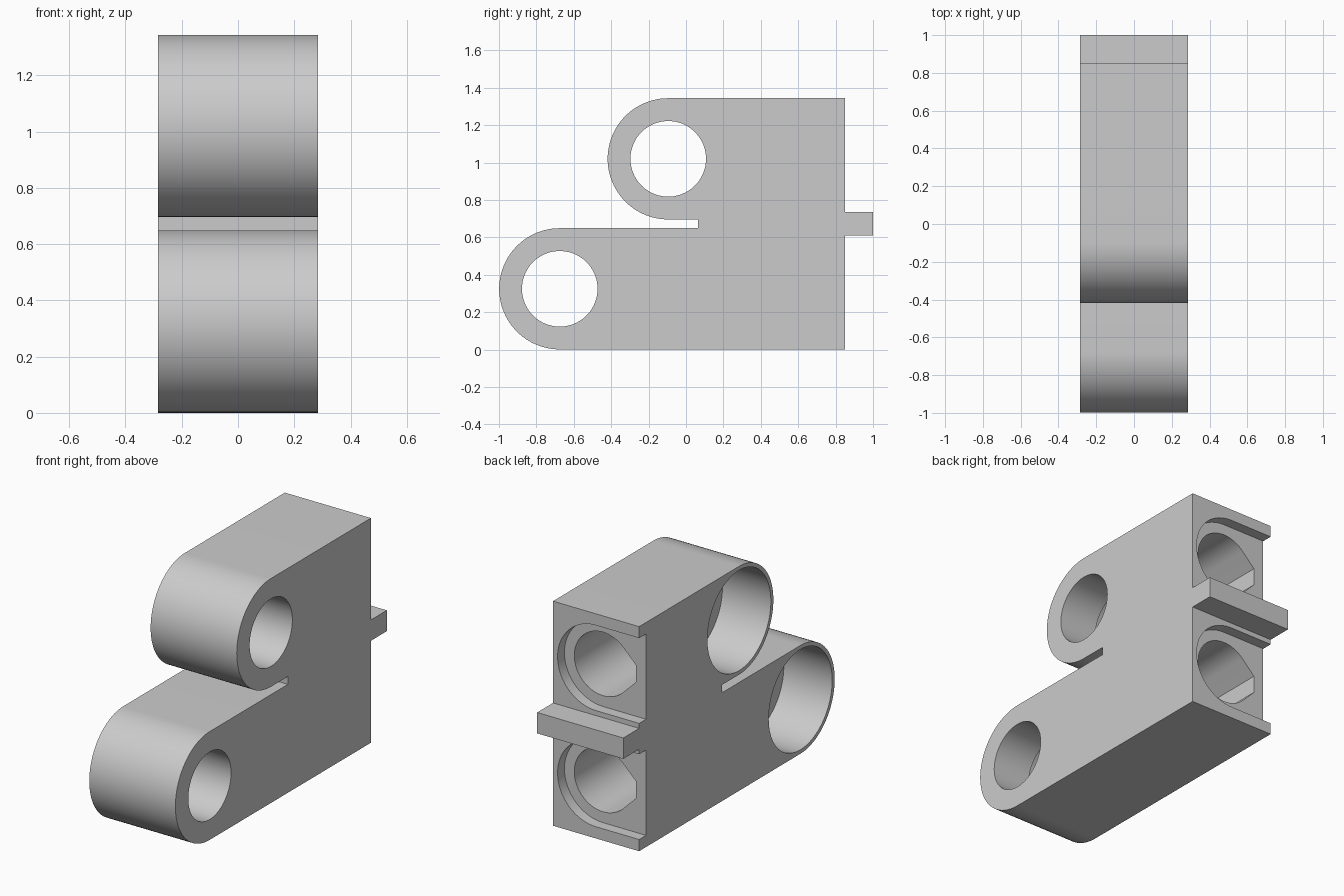
import bpy, bmesh
from math import pi, cos, sin, sqrt

cube = bpy.data.objects.get("Cube")
if cube:
    bpy.data.objects.remove(cube, do_unlink=True)

HALF = 0.285              # half width along x
BACK = 0.85               # rear face
EYES = [(-0.095, 1.02), (-0.675, 0.325)]   # (y, z) of the arm ends
R = 0.324

grey = bpy.data.materials.new("plain grey")
grey.use_nodes = True
colour = (0.6, 0.6, 0.6, 1)
grey.diffuse_color = colour
grey.node_tree.nodes["Principled BSDF"].inputs["Base Color"].default_value = colour


def arc(u, v, r, start, end, n=48):
    """Points on an arc, angles in units of pi."""
    return [(u + r * cos(pi * (start + (end - start) * i / n)),
             v + r * sin(pi * (start + (end - start) * i / n))) for i in range(n + 1)]


def circle(u, v, r):
    return arc(u, v, r, 0, 2, 96)[:-1]


def prism(name, points, axis, a, b):
    """Extrude a closed profile along x (profile in y, z) or y (profile in x, z)."""
    bm = bmesh.new()
    place = (lambda u, v, t: (t, u, v)) if axis == "x" else (lambda u, v, t: (u, t, v))
    near = [bm.verts.new(place(u, v, a)) for u, v in points]
    far = [bm.verts.new(place(u, v, b)) for u, v in points]
    bm.faces.new(near)
    bm.faces.new(far)
    for i in range(len(points)):
        j = (i + 1) % len(points)
        bm.faces.new((near[i], near[j], far[j], far[i]))
    bmesh.ops.recalc_face_normals(bm, faces=bm.faces)
    mesh = bpy.data.meshes.new(name)
    bm.to_mesh(mesh)
    bm.free()
    mesh.materials.append(grey)
    obj = bpy.data.objects.new(name, mesh)
    bpy.context.collection.objects.link(obj)
    return obj


def cut(target, cutter):
    cutter.hide_render = True
    mod = target.modifiers.new("cut", "BOOLEAN")
    mod.operation, mod.solver, mod.object = "DIFFERENCE", "EXACT", cutter
    bpy.context.view_layer.objects.active = target
    bpy.ops.object.modifier_apply(modifier=mod.name)
    bpy.data.objects.remove(cutter, do_unlink=True)


# Body: two round-ended arms, the slot between them and the rear tab
(uy, uz), (ly, lz) = EYES
outline = [(BACK, 0), (BACK, 0.61), (1, 0.61), (1, 0.735), (BACK, 0.735), (BACK, uz + R)]
outline += arc(uy, uz, R, 0.5, 1.5)
outline += [(0.065, uz - R), (0.065, lz + R)]
outline += arc(ly, lz, R, 0.5, 1.5)
body = prism("clamp_body", outline, "x", -HALF, HALF)

for y, z in EYES:
    # Through hole and wide counterbore in the arm end
    cut(body, prism("eye_hole", circle(y, z, 0.202), "x", -0.5, 0.5))
    cut(body, prism("eye_counterbore", circle(y, z, 0.3), "x", -0.5, 0.035))
    # Shallow rear recess, open on the right side
    recess = arc(0, z, 0.255, -0.5, 0.5) + [(-0.5, z + 0.255), (-0.5, z - 0.255)]
    cut(body, prism("rear_recess", recess, "y", BACK - 0.065, BACK + 0.05))
    # Deep rear hole with a flattened teardrop section
    r, flat = 0.19, 0.217
    h = r * sqrt(2) - flat
    drop = arc(0, z, r, -0.75, 0.75) + [(-flat, z + h), (-flat, z - h)]
    cut(body, prism("rear_hole", drop, "y", 0.215, BACK + 0.05))

# Smooth curved walls, sharp edges
bpy.ops.object.select_all(action="DESELECT")
body.select_set(True)
bpy.context.view_layer.objects.active = body
bpy.ops.object.shade_smooth_by_angle(angle=pi / 9)
